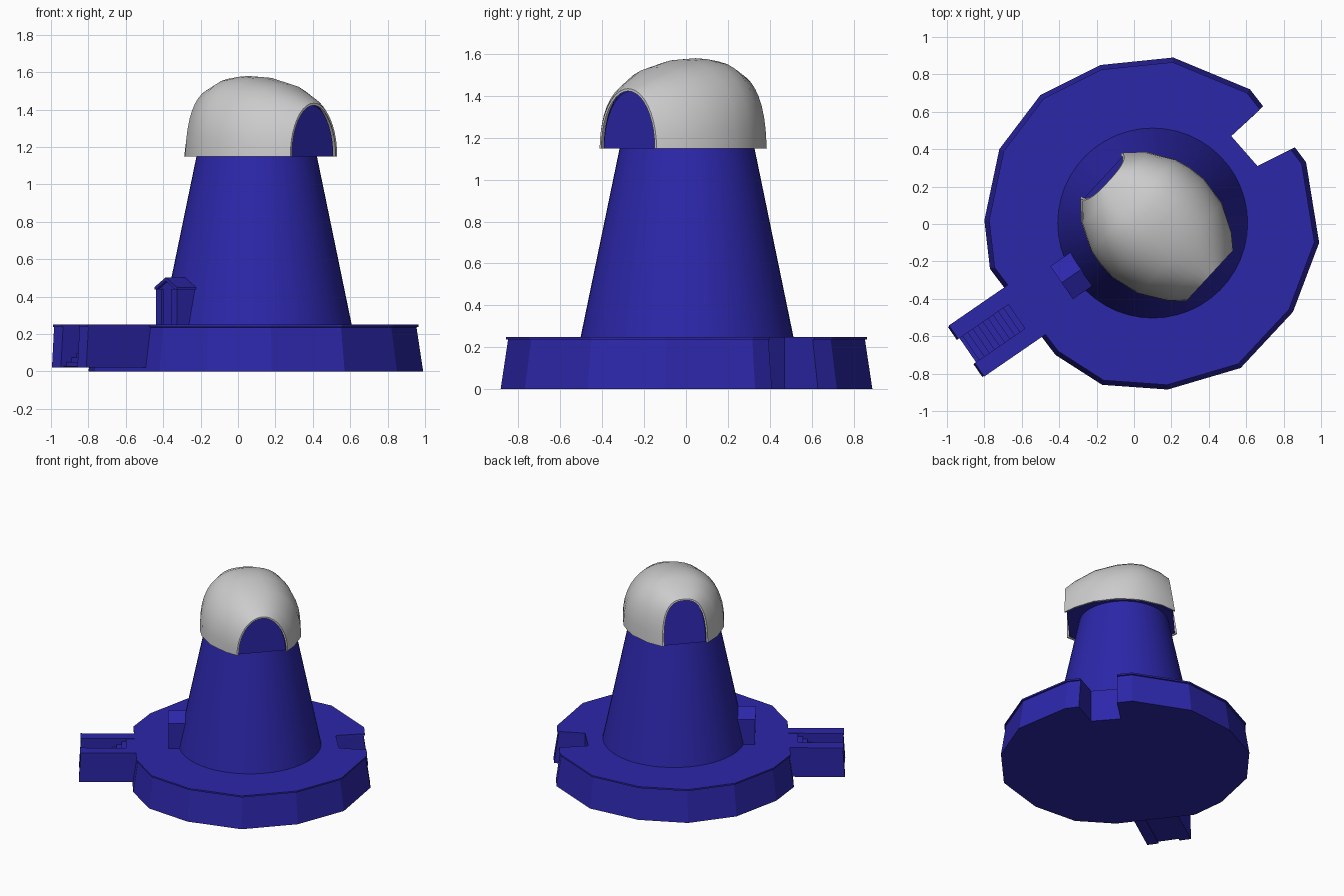
import bpy, bmesh, math
from mathutils import Vector, Matrix

if "Cube" in bpy.data.objects:
    bpy.data.objects.remove(bpy.data.objects["Cube"])

blue = bpy.data.materials.new("blue")
blue.diffuse_color = (0.025, 0.02, 0.4, 1)
blue.use_nodes = True
blue.node_tree.nodes["Principled BSDF"].inputs["Base Color"].default_value = blue.diffuse_color
CX, CY = 0.1, 0.005


def loft(name, loops, mat=blue, matrix=None, smooth=None):
    """Closed solid through equal-length loops, capped at both ends."""
    bm = bmesh.new()
    rings = [[bm.verts.new(p) for p in loop] for loop in loops]
    n = len(rings[0])
    for a, b in zip(rings, rings[1:]):
        for i in range(n):
            j = (i + 1) % n
            bm.faces.new((a[i], a[j], b[j], b[i]))
    bm.faces.new(rings[0][::-1])
    bm.faces.new(rings[-1])
    if matrix:
        bm.transform(matrix)
    bmesh.ops.recalc_face_normals(bm, faces=bm.faces)
    me = bpy.data.meshes.new(name)
    bm.to_mesh(me)
    bm.free()
    ob = bpy.data.objects.new(name, me)
    bpy.context.collection.objects.link(ob)
    if mat:
        me.materials.append(mat)
    if smooth:
        bpy.ops.object.select_all(action='DESELECT')
        ob.select_set(True)
        bpy.context.view_layer.objects.active = ob
        bpy.ops.object.shade_smooth_by_angle(angle=math.radians(smooth))
    return ob


def frame(deg):
    """Local frame at the tower axis, x pointing outward at the given angle."""
    return Matrix.Translation((CX, CY, 0)) @ Matrix.Rotation(math.radians(deg), 4, 'Z')


def along_y(name, pts, y0, y1, m):
    return loft(name, [[(x, y, z) for x, z in pts] for y in (y0, y1)], matrix=m)


def along_x(name, pts, x0, x1, m):
    return loft(name, [[(x, y, z) for y, z in pts] for x in (x0, x1)], matrix=m)


# Platform: irregular polygon with a notch through the rim and a thin lip
outline = [(.21, .89), (.62, .72), (.69, .63), (.52, .47), (.66, .31), (.86, .41),
           (.92, .33), (.99, -.1), (.85, -.47), (.57, -.77), (.18, -.885),
           (-.17, -.86), (-.42, -.7), (-.77, -.24), (-.8, .02), (-.72, .4),
           (-.5, .69), (-.18, .85)]


def rim(scale, z):
    out = []
    for i, (x, y) in enumerate(outline):
        k = 1 if i in (3, 4) else scale
        out.append((CX + (x - CX) * k, y * k, z))
    return out


loft("platform", [rim(1, 0), rim(.96, .236), rim(.972, .238), rim(.972, .25)])

# Tapered round tower
seg = 48
loft("tower", [[(CX + r * math.cos(2 * math.pi * i / seg),
                 CY + r * math.sin(2 * math.pi * i / seg), z) for i in range(seg)]
               for r, z in ((.51, .24), (.322, 1.15), (.31, 1.2))], smooth=40)

# Dome: arched sections along a diagonal axis (position, half width, height, roundness)
stations = [(-.375, .165, .335, 2.7), (-.285, .255, .37, 2.6), (-.143, .332, .418, 2.5),
            (-.06, .352, .43, 2.4), (.04, .36, .424, 2.3), (.2, .33, .388, 2.25),
            (.343, .25, .325, 2.15), (.415, .185, .285, 2.0)]
ARC = 20
dome_frame = frame(-42.7)


def arch(s, w, h, p, inset=0.0, lean=0.0):
    w, h = w - inset, h - inset
    pts = []
    for i in range(ARC + 1):
        a = math.pi * i / ARC
        c, d = math.cos(a), max(0, math.sin(a))
        z = h * d ** (2 / p)
        y = math.copysign(w * abs(c) ** (2 / p), c)
        pts.append((s + lean * z, y, 1.15 + z))
    return pts


def lean(k):
    return (.15, .06)[k] if k < 2 else 0


shell = [arch(*st, lean=lean(k)) + arch(*st, inset=.012, lean=lean(k))[::-1]
         for k, st in enumerate(stations)]
loft("dome_shell", shell, mat=None, matrix=dome_frame, smooth=35)

# Blue core filling the two arched openings, set slightly back
core = []
for k, (s, w, h, p) in enumerate(stations):
    core.append(arch(s * .96, w, h, p, inset=.013, lean=lean(k)))
loft("dome_core", core, matrix=dome_frame, smooth=35)

# Entrance stair: two side walls with lips and a flight of steps between
m = frame(214.5)
for side, label in ((-1, "left"), (1, "right")):
    along_y("stair_wall_" + label, [(.78, .02), (1.217, .02), (1.203, .238), (.78, .238)],
            side * .078, side * .162, m)
    along_y("stair_lip_" + label, [(.78, .238), (1.208, .238), (1.208, .25), (.78, .25)],
            side * .078, side * .166, m)
steps, x_out, x_in = 10, 1.18, .85
profile = [(.8, .025), (1.2, .025), (1.2, .03)]
for i in range(steps):
    x = x_out - (x_out - x_in) * i / steps
    profile += [(x, .03 + .218 * i / steps), (x, .03 + .218 * (i + 1) / steps)]
profile.append((.8, .248))
along_y("stair_steps", profile, -.078, .078, m)

# Gabled doorway hut against the tower
h = m @ Matrix.Translation((0, -.013, 0))
along_x("hut_body", [(-.09, .24), (.09, .24), (.09, .44), (0, .485), (-.09, .44)], .38, .565, h)
along_x("hut_roof", [(-.107, .438), (-.09, .438), (0, .484), (.09, .438), (.107, .438),
                     (.107, .45), (0, .503), (-.107, .45)], .38, .582, h)
for side, label in ((-1, "left"), (1, "right")):
    a, b = side * .045, side * .1
    along_x("hut_post_" + label, [(a, .24), (b, .24), (b, .44), (a, .44)], .4, .577, h)
